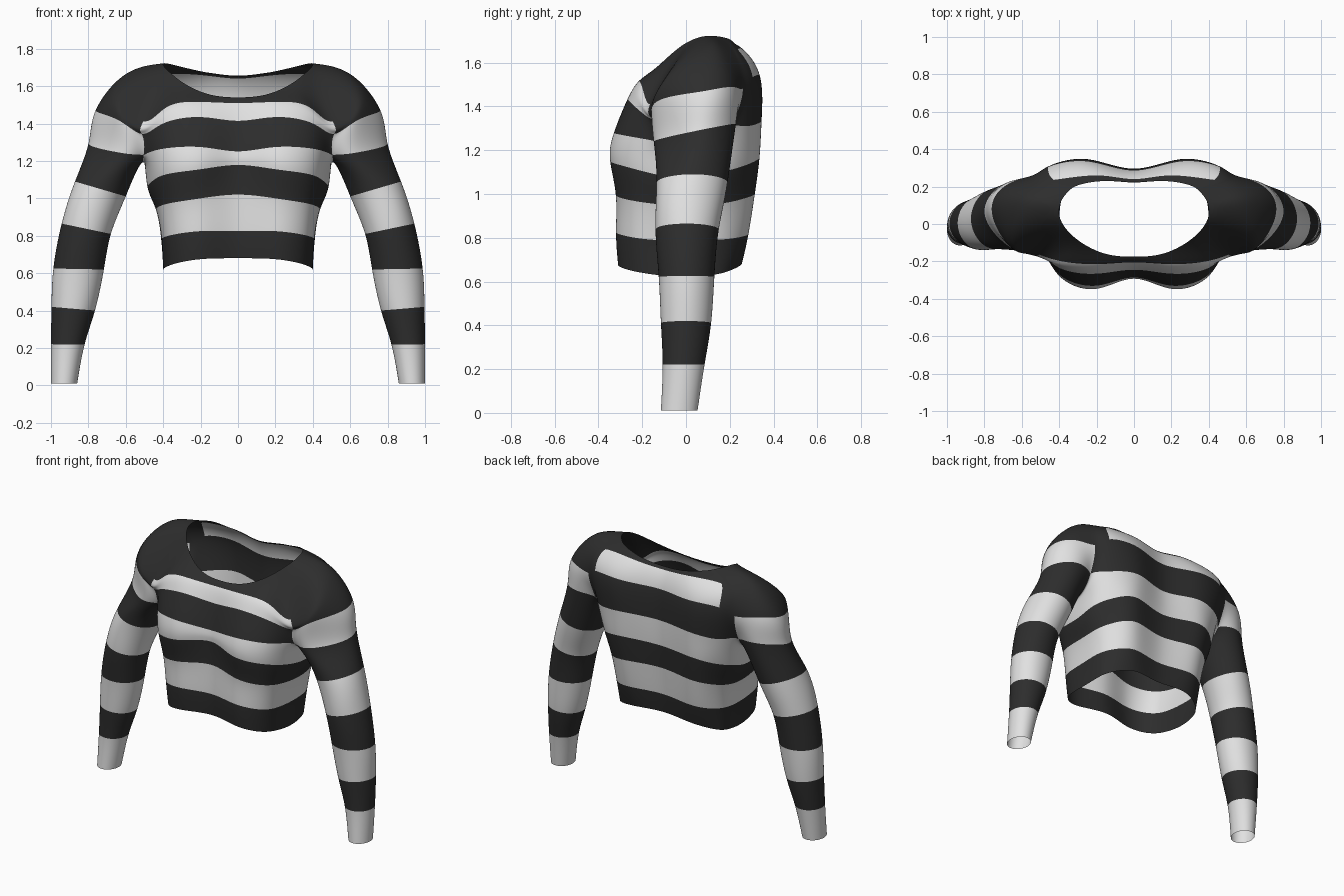
import bpy, math
from mathutils import Vector

def material(name, v):
    m = bpy.data.materials.new(name)
    m.diffuse_color = (v, v, v, 1)
    return m

DARK, LIGHT = 0, 1

# Yoke loops (right half): front centre -> front armhole -> shoulder -> back armhole -> back centre.
# Each loop follows a stripe edge.
neck = [(0, -.175, 1.54), (.15, -.16, 1.555), (.28, -.10, 1.61), (.36, -.03, 1.67),
        (.395, .03, 1.705), (.40, .08, 1.72), (.385, .13, 1.722), (.35, .175, 1.715),
        (.29, .21, 1.70), (.15, .23, 1.67), (0, .222, 1.655)]
collar = [(0, -.205, 1.51), (.20, -.215, 1.515), (.38, -.20, 1.49), (.505, -.165, 1.41),
          (.62, -.08, 1.55), (.61, .08, 1.655), (.57, .17, 1.655), (.51, .23, 1.63),
          (.43, .235, 1.66), (.20, .26, 1.66), (0, .24, 1.64)]
chest = [(0, -.245, 1.415), (.20, -.265, 1.435), (.40, -.235, 1.40), (.515, -.155, 1.345),
         (.64, -.14, 1.42), (.76, .06, 1.465), (.68, .21, 1.49), (.54, .26, 1.48),
         (.46, .305, 1.535), (.25, .335, 1.54), (0, .285, 1.53)]
bust = [(0, -.285, 1.25), (.20, -.33, 1.275), (.40, -.27, 1.265), (.505, -.12, 1.23),
        (.64, -.135, 1.245), (.80, .05, 1.29), (.69, .215, 1.32), (.53, .20, 1.30),
        (.44, .29, 1.31), (.25, .345, 1.335), (0, .295, 1.325)]
underarm = (.51, .05, 1.20)

# Torso loops below the armpit: front centre -> side -> back centre
torso = [
    [(0, -.29, 1.18), (.20, -.345, 1.155), (.38, -.29, 1.13), (.46, -.14, 1.09), (.485, .03, 1.07),
     (.475, .17, 1.10), (.40, .28, 1.135), (.25, .335, 1.165), (0, .29, 1.155)],
    [(0, -.285, 1.02), (.20, -.32, 1.0), (.36, -.27, .975), (.425, -.14, .955), (.44, .02, .945),
     (.43, .15, .955), (.375, .25, .975), (.24, .315, 1.0), (0, .275, 1.0)],
    [(0, -.285, .825), (.20, -.32, .825), (.35, -.26, .805), (.40, -.14, .79), (.41, 0, .785),
     (.405, .13, .79), (.35, .23, .80), (.22, .285, .815), (0, .255, .815)],
    [(0, -.275, .68), (.20, -.31, .675), (.34, -.25, .65), (.39, -.13, .63), (.40, 0, .62),
     (.39, .12, .63), (.34, .20, .65), (.20, .255, .68), (0, .235, .685)]]

# Sleeve sections at stripe edges: outer x, z, inner x, z, front y, back y
sections = [(.87, 1.09, .60, 1.01, -.135, .19), (.943, .865, .68, .81, -.14, .15),
            (.987, .625, .717, .62, -.125, .13), (.997, .42, .765, .40, -.115, .115),
            (1.0, .22, .82, .22, -.107, .085), (1.0, .01, .86, .01, -.115, .053)]

def sleeve_ring(xo, zo, xi, zi, y0, y1):
    ring = []
    for deg in (120, 60, 0, -60, -120, 180):
        c, s = math.cos(math.radians(deg)), math.sin(math.radians(deg))
        ring.append(((xo + xi) / 2 + c * (xo - xi) / 2,
                     (y0 + y1) / 2 - s * (y1 - y0) / 2,
                     (zo + zi) / 2 + c * (zo - zi) / 2))
    return ring

verts, index, faces, mats = [], {}, [], []

def vid(p):
    k = tuple(round(v, 5) + 0.0 for v in p)
    if k not in index:
        index[k] = len(verts)
        verts.append(Vector(k))
    return index[k]

def loft(rows, colour, closed=False):
    """Quads between successive loops, on both sides of x = 0."""
    for r in range(len(rows) - 1):
        n = len(rows[r])
        for c in range(n if closed else n - 1):
            d = (c + 1) % n
            quad = [rows[r][c], rows[r + 1][c], rows[r + 1][d], rows[r][d]]
            faces.append([vid(p) for p in quad])
            faces.append([vid((-p[0], p[1], p[2])) for p in reversed(quad)])
            mats.extend([colour(r, c)] * 2)

def yoke_colour(r, c):
    if r == 0:
        return DARK
    if r == 1:
        return LIGHT if c < 3 or c > 7 else DARK
    return LIGHT if 3 <= c < 7 else DARK

loft([neck, collar, chest, bust], yoke_colour)
loft([bust[:4] + [underarm] + bust[7:]] + torso, lambda r, c: LIGHT if r % 2 == 0 else DARK)
loft([bust[3:8] + [underarm]] + [sleeve_ring(*s) for s in sections],
     lambda r, c: DARK if r % 2 == 0 else LIGHT, closed=True)

me = bpy.data.meshes.new("striped_sweater")
me.from_pydata([tuple(v) for v in verts], [], faces)
sweater = bpy.data.objects.new("striped_sweater", me)
bpy.context.collection.objects.link(sweater)
me.materials.append(material("charcoal", .026))
me.materials.append(material("pale_grey", .75))
for p, m in zip(me.polygons, mats):
    p.material_index = m
    p.use_smooth = True

# Smooth knit surface; the cage is adjusted so the surface passes through the given loops
sub = sweater.modifiers.new("smooth", 'SUBSURF')
sub.levels = sub.render_levels = 2
for _ in range(8):
    bpy.context.view_layer.update()
    ev = sweater.evaluated_get(bpy.context.evaluated_depsgraph_get()).data
    moved = [verts[i] - ev.vertices[i].co for i in range(len(verts))]
    for v, d in zip(me.vertices, moved):
        v.co += d * .9
    me.update()
    sweater.update_tag()
sub.levels = sub.render_levels = 4
